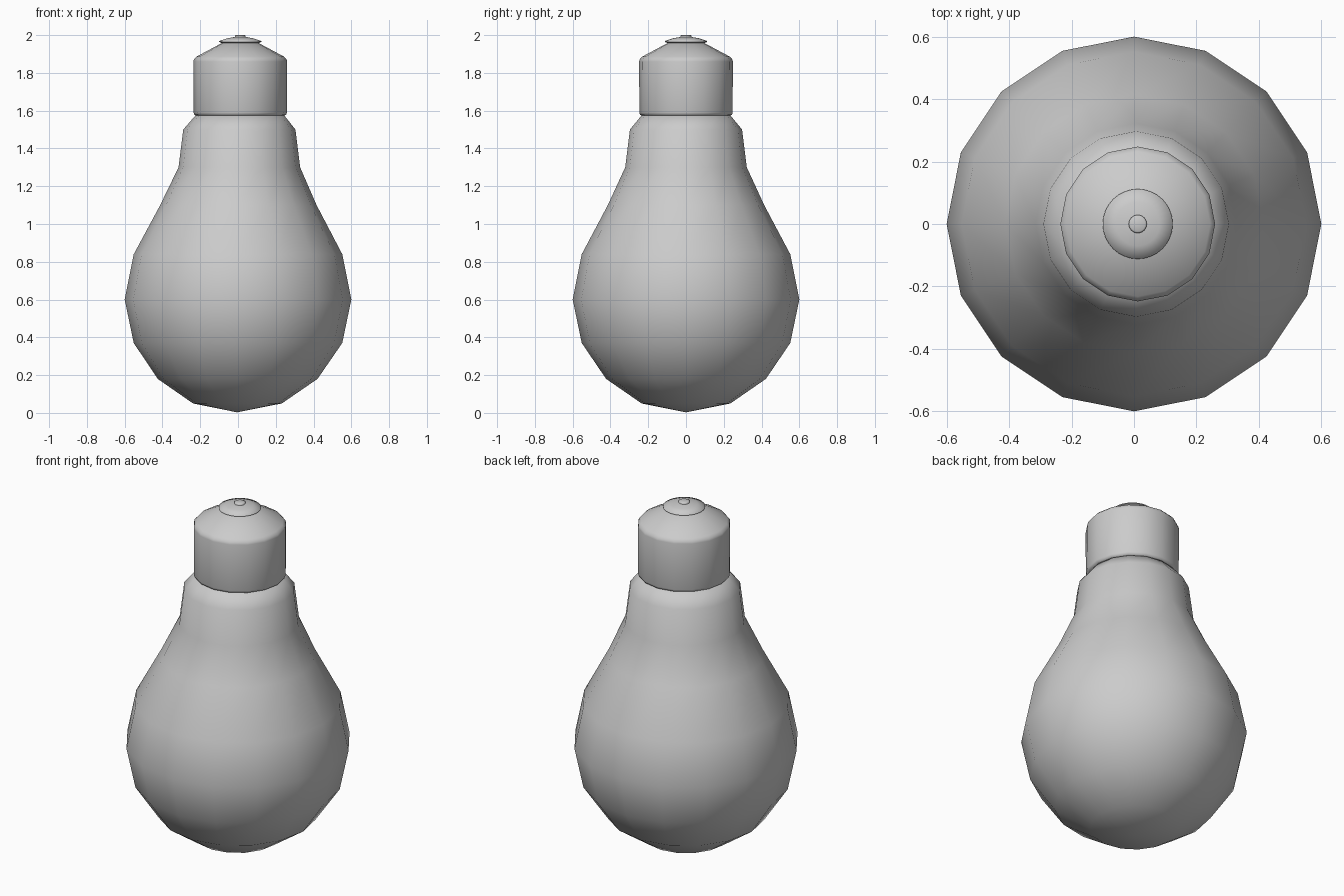
import bpy, bmesh, math

if "Cube" in bpy.data.objects:
    bpy.data.objects.remove(bpy.data.objects["Cube"])


def lathe(name, profile, sides=16, angle=60):
    """Spin (radius, z, x offset) points around z; radius 0 makes a pole."""
    bm = bmesh.new()
    rings = []
    for r, z, dx in profile:
        if r == 0:
            rings.append([bm.verts.new((dx, 0, z))])
        else:
            rings.append([bm.verts.new((dx + r * math.cos(2 * math.pi * i / sides),
                                        r * math.sin(2 * math.pi * i / sides), z))
                          for i in range(sides)])
    for a, b in zip(rings, rings[1:]):
        for i in range(sides):
            j = (i + 1) % sides
            if len(a) == 1:
                bm.faces.new((a[0], b[j], b[i]))
            elif len(b) == 1:
                bm.faces.new((a[i], a[j], b[0]))
            else:
                bm.faces.new((a[i], a[j], b[j], b[i]))
    bmesh.ops.recalc_face_normals(bm, faces=bm.faces)
    mesh = bpy.data.meshes.new(name)
    bm.to_mesh(mesh)
    bm.free()
    ob = bpy.data.objects.new(name, mesh)
    bpy.context.collection.objects.link(ob)
    bpy.ops.object.select_all(action='DESELECT')
    ob.select_set(True)
    bpy.context.view_layer.objects.active = ob
    bpy.ops.object.shade_smooth_by_angle(angle=math.radians(angle))
    return ob


# Glass envelope: round body drawn up into a neck, leaning very slightly
lathe("glass_bulb", [
    (0, 0.003, -0.005), (0.235, 0.05, -0.003), (0.423, 0.18, -0.002),
    (0.552, 0.37, 0), (0.6, 0.60, 0), (0.552, 0.84, 0), (0.414, 1.10, 0.002),
    (0.322, 1.30, 0.007), (0.297, 1.50, 0.007), (0.235, 1.575, 0.01),
    (0, 1.585, 0.01)])

# Screw base: sleeve with softened rims and a conical shoulder
C = 0.012
lathe("base_sleeve", [
    (0, 1.573, C), (0.232, 1.573, C), (0.243, 1.578, C), (0.247, 1.59, C),
    (0.248, 1.86, C), (0.245, 1.872, C), (0.232, 1.886, C),
    (0.09, 1.962, C), (0, 1.962, C)])

# Contact disc and its solder tip
lathe("contact_disc", [
    (0, 1.955, C), (0.095, 1.957, C), (0.112, 1.964, C), (0.111, 1.969, C),
    (0.07, 1.983, C), (0.03, 1.99, C), (0, 1.991, C)], 32)
lathe("contact_tip", [
    (0, 1.985, C), (0.029, 1.985, C), (0.029, 1.997, C),
    (0.024, 2.0, C), (0, 2.0, C)], 24)
